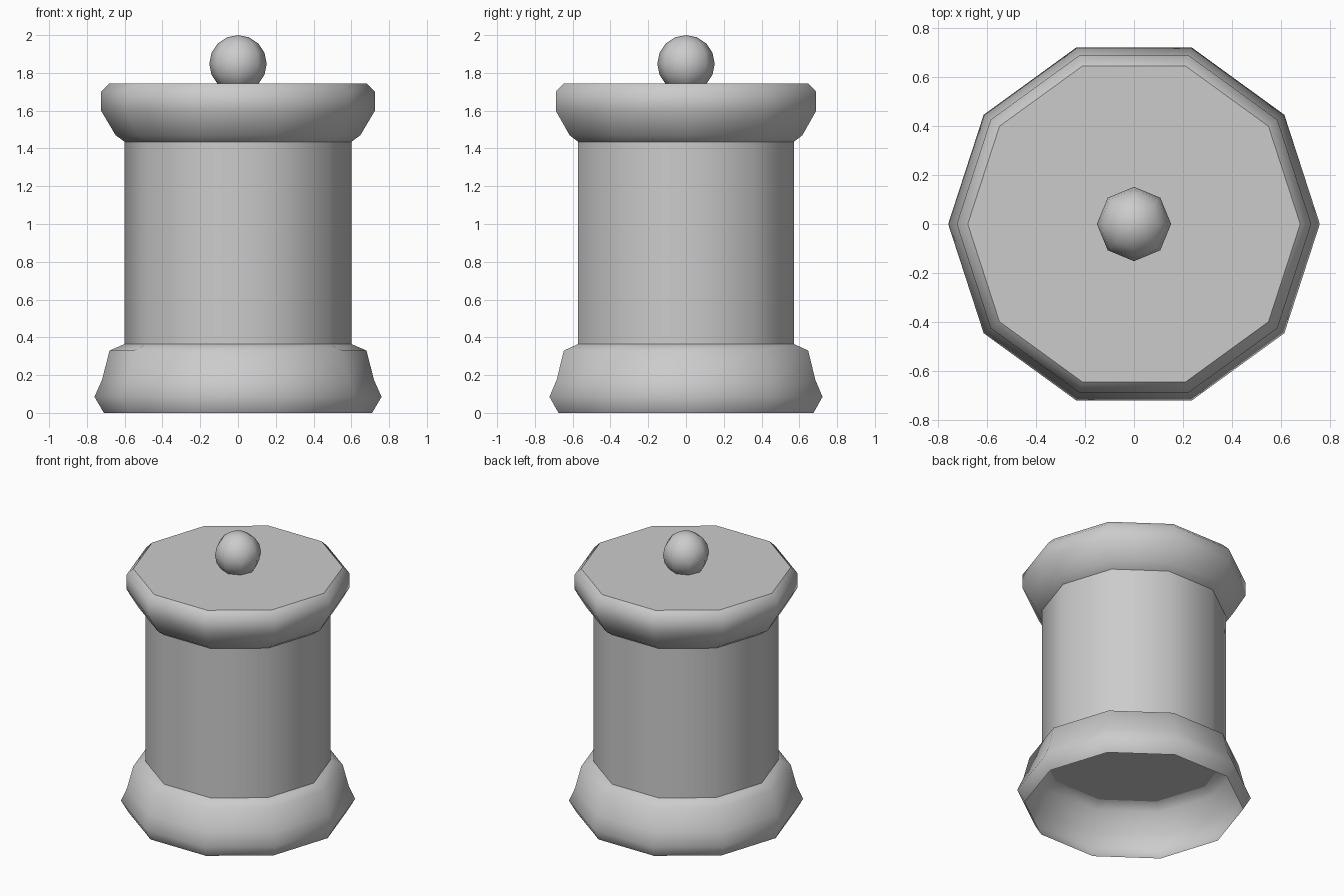
import bpy, bmesh
from math import cos, sin, pi, radians

if "Cube" in bpy.data.objects:
    bpy.data.objects.remove(bpy.data.objects["Cube"])

SIDES = 10

def lathe(name, profile, angle, cap_bottom=False, cap_top=False):
    """Sweep an (r, z) profile around z with ten sides."""
    bm = bmesh.new()
    rings = [[bm.verts.new((r * cos(2 * pi * i / SIDES), r * sin(2 * pi * i / SIDES), z))
              for i in range(SIDES)] for r, z in profile]
    for a, b in zip(rings, rings[1:]):
        for i in range(SIDES):
            j = (i + 1) % SIDES
            bm.faces.new((a[i], a[j], b[j], b[i]))
    if cap_bottom:
        bm.faces.new(rings[0][::-1])
    if cap_top:
        bm.faces.new(rings[-1])
    mesh = bpy.data.meshes.new(name)
    bm.to_mesh(mesh)
    bm.free()
    ob = bpy.data.objects.new(name, mesh)
    bpy.context.collection.objects.link(ob)
    smooth(ob, angle)

def smooth(ob, angle):
    bpy.ops.object.select_all(action='DESELECT')
    ob.select_set(True)
    bpy.context.view_layer.objects.active = ob
    bpy.ops.object.shade_smooth_by_angle(angle=radians(angle))

# Flared foot, open underneath
lathe("base", [(0.71, 0), (0.76, 0.085), (0.72, 0.175), (0.68, 0.33), (0.60, 0.365)], 60)

# Straight barrel with a floor
lathe("body", [(0.60, 0.365), (0.60, 1.435)], 40, cap_bottom=True)

# Overhanging lid
lathe("lid", [(0.60, 1.435), (0.648, 1.47), (0.725, 1.60), (0.725, 1.70), (0.68, 1.745)],
      45, cap_top=True)

# Round knob, partly sunk into the lid
bpy.ops.mesh.primitive_uv_sphere_add(segments=8, ring_count=8, radius=0.152,
                                     location=(0, 0, 1.848))
knob = bpy.context.object
knob.name = "knob"
smooth(knob, 60)
